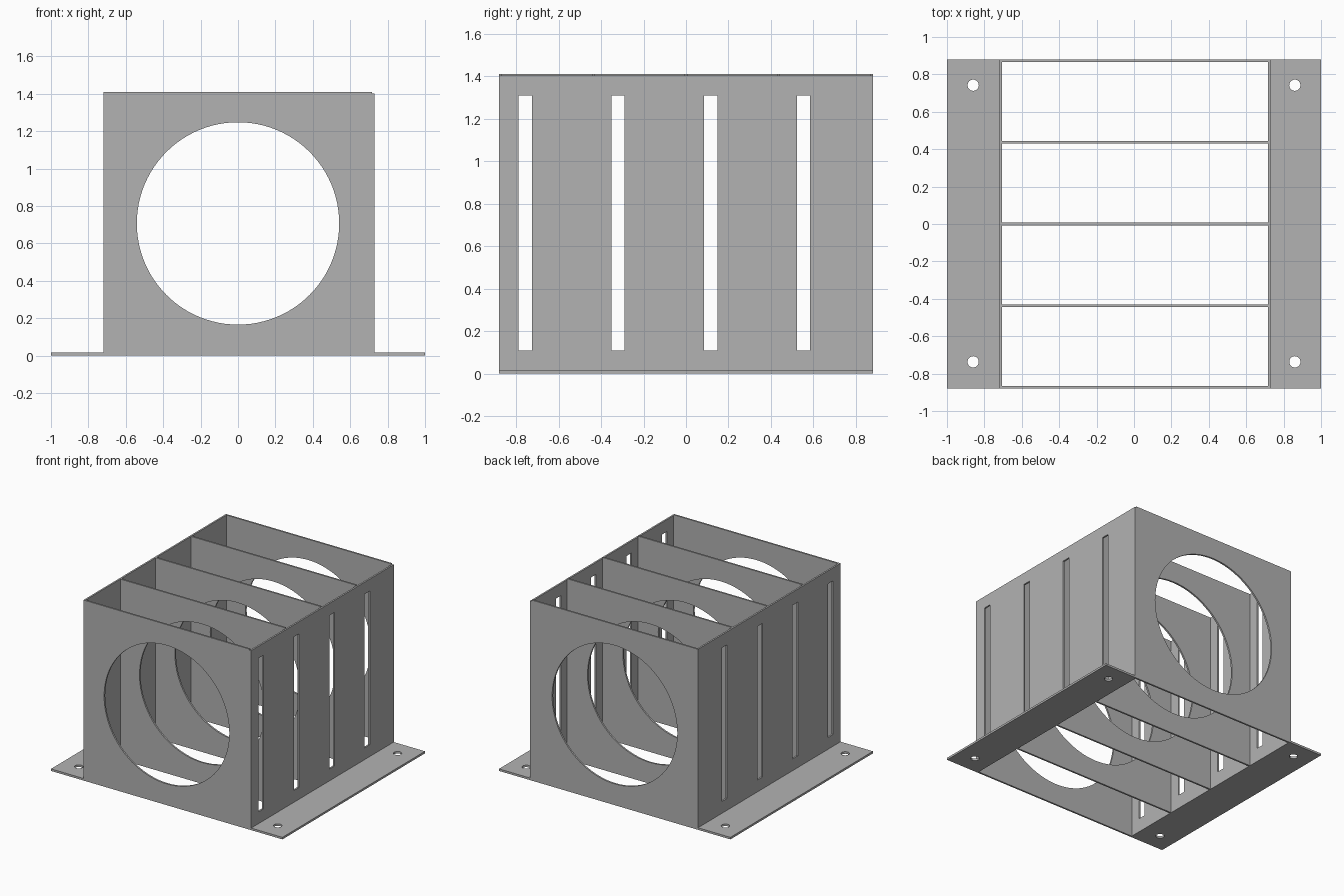
import bpy
from math import sin, cos, pi, radians

cube = bpy.data.objects.get("Cube")
if cube:
    bpy.data.objects.remove(cube, do_unlink=True)

grey = bpy.data.materials.new("plain grey")
grey.use_nodes = True
colour = (0.448, 0.448, 0.448, 1)
grey.diffuse_color = colour
grey.node_tree.nodes["Principled BSDF"].inputs["Base Color"].default_value = colour

THICK = 0.0135
DEPTH = 0.88       # half length along y
HEIGHT = 1.41
LEFT, RIGHT = 0.73, -0.72   # outer faces of the walls
PITCH = (2 * DEPTH - THICK) / 4


def rect(x0, x1, y0, y1):
    return [(x0, y0), (x1, y0), (x1, y1), (x0, y1)]


def circle(x, y, r, n):
    return [(x + r * cos(2 * pi * i / n), y + r * sin(2 * pi * i / n)) for i in range(n)]


def plate(name, loops, thick, location, rotation):
    """Flat sheet from an outline followed by its hole outlines."""
    curve = bpy.data.curves.new(name, "CURVE")
    curve.dimensions = "2D"
    curve.fill_mode = "BOTH"
    curve.extrude = thick / 2
    for loop in loops:
        spline = curve.splines.new("POLY")
        spline.points.add(len(loop) - 1)
        for point, (x, y) in zip(spline.points, loop):
            point.co = (x, y, 0, 1)
        spline.use_cyclic_u = True
    curve.materials.append(grey)
    obj = bpy.data.objects.new(name, curve)
    bpy.context.collection.objects.link(obj)
    obj.location = location
    obj.rotation_euler = [radians(a) for a in rotation]
    bpy.ops.object.select_all(action="DESELECT")
    obj.select_set(True)
    bpy.context.view_layer.objects.active = obj
    bpy.ops.object.convert(target="MESH")
    bpy.ops.object.shade_smooth_by_angle(angle=radians(30))


# Cross panels with a large round opening
for i in range(5):
    y = -DEPTH + THICK / 2 + i * PITCH
    plate(f"cross_panel_{i + 1}",
          [rect(RIGHT + THICK, LEFT - THICK, 0, HEIGHT), circle(0, 0.707, 0.541, 96)],
          THICK, (0, y, 0), (90, 0, 0))

# Slotted side walls and drilled mounting flanges
slots = [rect(y, y + 0.062, 0.108, 1.308) for y in (-0.788 + i * PITCH for i in range(4))]
for side, edge, sign, top in (("left", LEFT, 1, 1.402), ("right", RIGHT, -1, HEIGHT)):
    plate(f"{side}_wall", [rect(-DEPTH, DEPTH, 0, top)] + slots,
          THICK, (edge - sign * THICK / 2, 0, 0), (90, 0, 90))
    x0, x1 = sorted((edge, sign))
    holes = [circle(sign * 0.86, y, 0.03, 32) for y in (-0.737, 0.742)]
    plate(f"{side}_flange", [rect(x0, x1, -DEPTH, DEPTH)] + holes,
          0.016, (0, 0, 0.008), (0, 0, 0))
